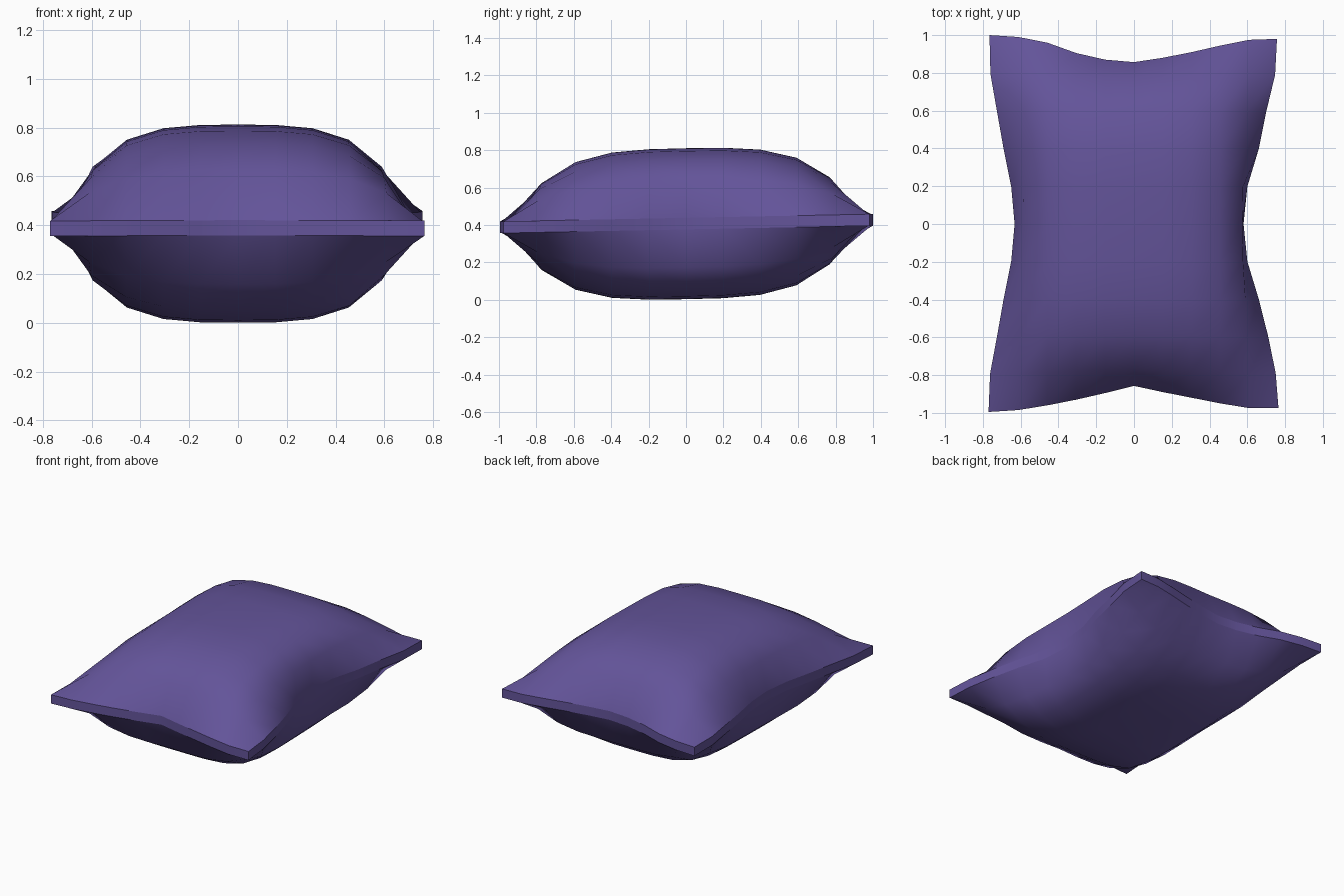
import bpy, bmesh

if "Cube" in bpy.data.objects:
    bpy.data.objects.remove(bpy.data.objects["Cube"])

N = 10            # grid cells along each side
HW, HL = 0.765, 0.99
# Pinched outline, sampled along each side
LEFT = [-.77, -.762, -.725, -.69, -.65, -.632, -.65, -.69, -.725, -.76, -.765]
RIGHT = [.765, .75, .71, .66, .60, .58, .60, .66, .70, .747, .757]
FRONT = [-.995, -.985, -.96, -.93, -.895, -.857, -.89, -.92, -.95, -.975, -.975]
BACK = [1.0, .99, .96, .905, .87, .857, .88, .91, .945, .975, .98]


def pull(t, half, low, high):
    """Even spacing inside, drawn onto the pinched outline near the edge."""
    edge = high if t > 0 else low
    base = half * t
    target = edge if abs(t) > 0 else 0
    return base + abs(t) ** 7 * (target - half * (1 if t > 0 else -1))


def puff(t):
    return 1 - abs(t) ** 3.5


bm = bmesh.new()


def sheet(side, height):
    """One bulging fabric panel: side +1 is the top, -1 the bottom."""
    rows = []
    for j in range(N + 1):
        row = []
        for i in range(N + 1):
            u, v = 2 * i / N - 1, 2 * j / N - 1
            x = pull(u, HW, LEFT[j], RIGHT[j])
            y = pull(v, HL, FRONT[i], BACK[i])
            seam = 0.407 + 0.02 * y
            z = seam + side * (0.031 + height * puff(u) * puff(v))
            row.append(bm.verts.new((x, y, z)))
        rows.append(row)
    for j in range(N):
        for i in range(N):
            q = [rows[j][i], rows[j][i + 1], rows[j + 1][i + 1], rows[j + 1][i]]
            bm.faces.new(q if side > 0 else q[::-1])
    # border loop, counter-clockwise
    return (rows[0][:-1] + [r[-1] for r in rows[:-1]]
            + rows[-1][:0:-1] + [r[0] for r in rows[:0:-1]])


top = sheet(1, 0.372)
bottom = sheet(-1, 0.373)

# Seam band joining the two panels, with crisp edges
count = len(top)
for k in range(count):
    n = (k + 1) % count
    bm.faces.new((bottom[k], bottom[n], top[n], top[k]))
for loop in (top, bottom):
    for k in range(count):
        bm.edges.get((loop[k], loop[(k + 1) % count])).smooth = False
for k in (0, N, 2 * N, 3 * N):
    bm.edges.get((top[k], bottom[k])).smooth = False
for f in bm.faces:
    f.smooth = True
bmesh.ops.recalc_face_normals(bm, faces=bm.faces)

mesh = bpy.data.meshes.new("pillow")
bm.to_mesh(mesh)
bm.free()
pillow = bpy.data.objects.new("pillow", mesh)
bpy.context.collection.objects.link(pillow)

# Fabric colour
mat = bpy.data.materials.new("purple fabric")
mat.diffuse_color = (0.125, 0.088, 0.32, 1)
mat.use_nodes = True
mat.node_tree.nodes["Principled BSDF"].inputs["Base Color"].default_value = mat.diffuse_color
mesh.materials.append(mat)
